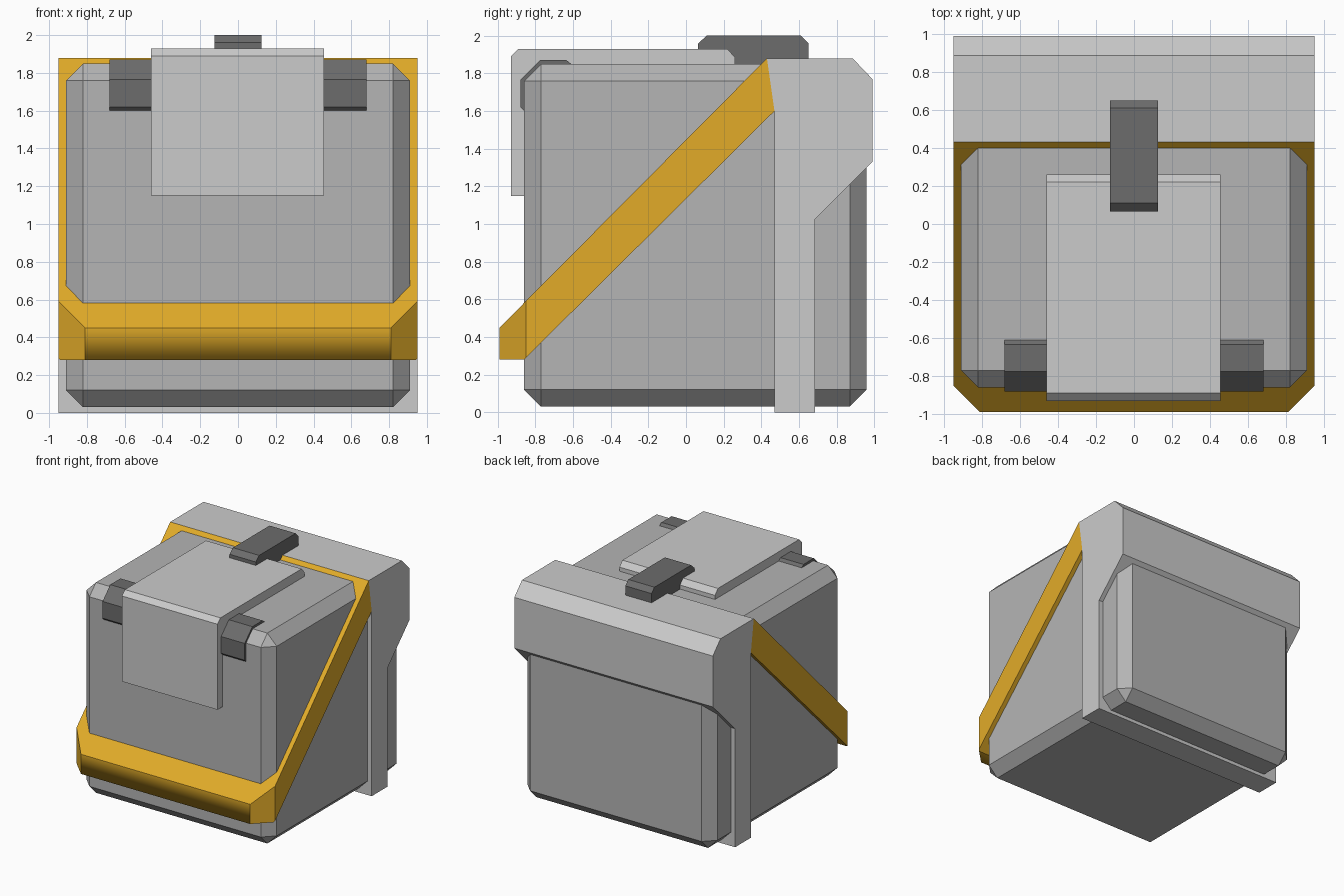
import bpy, bmesh
from mathutils import Vector

if "Cube" in bpy.data.objects:
    bpy.data.objects.remove(bpy.data.objects["Cube"])


def paint(name, rgb):
    m = bpy.data.materials.new(name)
    m.diffuse_color = (*rgb, 1)
    m.use_nodes = True
    m.node_tree.nodes["Principled BSDF"].inputs["Base Color"].default_value = m.diffuse_color
    return m


MID = paint("mid_grey", (0.46, 0.46, 0.46))
DARK = paint("dark_grey", (0.15, 0.15, 0.15))
YELLOW = paint("ochre", (0.76, 0.41, 0.022))


def finish(bm, name, mat):
    bmesh.ops.recalc_face_normals(bm, faces=bm.faces)
    me = bpy.data.meshes.new(name)
    bm.to_mesh(me)
    bm.free()
    if mat:
        me.materials.append(mat)
    ob = bpy.data.objects.new(name, me)
    bpy.context.collection.objects.link(ob)
    return ob


def side_profile(points, x0, x1):
    """Extrude a (y, z) outline along x."""
    bm = bmesh.new()
    face = bm.faces.new([bm.verts.new((x0, y, z)) for y, z in points])
    ext = bmesh.ops.extrude_face_region(bm, geom=[face])
    moved = [v for v in ext["geom"] if isinstance(v, bmesh.types.BMVert)]
    bmesh.ops.translate(bm, verts=moved, vec=(x1 - x0, 0, 0))
    return bm


# Main box with chamfered edges
bm = bmesh.new()
bmesh.ops.create_cube(bm, size=1.82)
bmesh.ops.bevel(bm, geom=bm.edges[:], offset=0.09, segments=1, affect='EDGES')
bmesh.ops.translate(bm, verts=bm.verts, vec=(0, 0.05, 0.94))
finish(bm, "case_body", MID)

# Rear collar with overhanging top
finish(side_profile([(0.47, 0), (0.685, 0), (0.685, 1.025), (0.99, 1.33),
                     (0.99, 1.77), (0.885, 1.88), (0.43, 1.88), (0.47, 1.60)],
                    -0.95, 0.95), "rear_collar", None)

# Slanted strap, front corners cut off
bm = side_profile([(-0.99, 0.45), (-0.99, 0.28), (-0.86, 0.28),
                   (0.47, 1.60), (0.43, 1.88)], -0.95, 0.95)
for s in (1, -1):
    bmesh.ops.bisect_plane(bm, geom=bm.verts[:] + bm.edges[:] + bm.faces[:],
                           plane_co=(s * 0.95, -0.85, 0), plane_no=(s, -1, 0),
                           clear_outer=True)
    bmesh.ops.holes_fill(bm, edges=[e for e in bm.edges if e.is_boundary])
bmesh.ops.recalc_face_normals(bm, faces=bm.faces)
# Soft shading across the strap's front lower edge
for f in bm.faces:
    f.smooth = f.normal.y < -0.99 or f.normal.z < -0.99
finish(bm, "slanted_strap", YELLOW)

# Flap folded over the front
finish(side_profile([(-0.93, 1.15), (-0.93, 1.89), (-0.89, 1.93), (0.22, 1.93),
                     (0.26, 1.885), (0.26, 1.82), (-0.80, 1.82), (-0.80, 1.15)],
                    -0.46, 0.455), "front_flap", None)

# Clips on both sides of the flap
for name, s in (("right_clip", 1), ("left_clip", -1)):
    finish(side_profile([(-0.86, 1.60), (-0.88, 1.62), (-0.88, 1.765),
                         (-0.775, 1.87), (-0.635, 1.87), (-0.61, 1.85),
                         (-0.61, 1.80), (-0.80, 1.70), (-0.80, 1.60)],
                        s * 0.44, s * 0.68), name, DARK)

# Top latch joining flap and collar
finish(side_profile([(0.065, 1.92), (0.065, 1.96), (0.11, 2.0), (0.61, 2.0),
                     (0.65, 1.96), (0.65, 1.87), (0.50, 1.87), (0.50, 1.84),
                     (0.24, 1.84), (0.24, 1.88), (0.20, 1.92)],
                    -0.125, 0.125), "top_latch", DARK)
